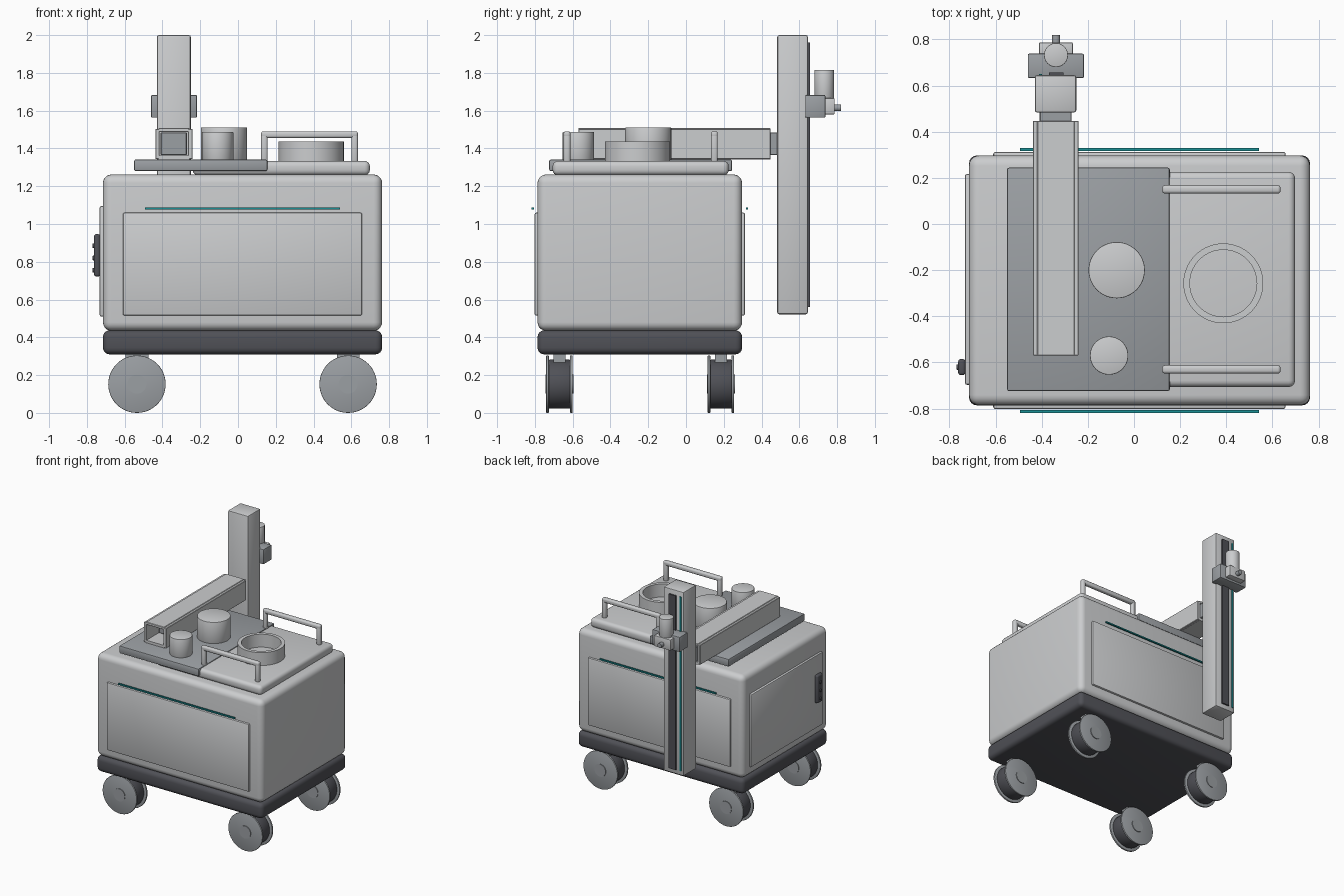
import bpy, math

if "Cube" in bpy.data.objects:
    bpy.data.objects.remove(bpy.data.objects["Cube"])

def mat(name, c):
    m = bpy.data.materials.new(name)
    m.diffuse_color = (*c, 1)
    m.use_nodes = True
    m.node_tree.nodes["Principled BSDF"].inputs["Base Color"].default_value = m.diffuse_color
    return m

LIGHT = mat("light_grey", (0.60, 0.61, 0.62))
MID = mat("mid_grey", (0.33, 0.35, 0.37))
DARK = mat("dark_grey", (0.08, 0.082, 0.095))
TEAL = mat("teal", (0.01, 0.28, 0.30))

def finish(o, name, m, bevel=0, seg=3):
    o.name = name
    o.data.materials.append(m)
    bpy.ops.object.transform_apply(location=False, rotation=True, scale=True)
    if bevel:
        b = o.modifiers.new("bevel", 'BEVEL')
        b.width, b.segments, b.limit_method = bevel, seg, 'ANGLE'
        bpy.ops.object.modifier_apply(modifier="bevel")
    bpy.ops.object.shade_smooth_by_angle(angle=math.radians(35))
    return o

def box(name, x, y, z, m, bevel=0, seg=3):
    bpy.ops.mesh.primitive_cube_add(size=1, location=[sum(r) / 2 for r in (x, y, z)])
    o = bpy.context.object
    o.scale = [r[1] - r[0] for r in (x, y, z)]
    return finish(o, name, m, bevel, seg)

def cyl(name, c, r, h, m, axis='Z', bevel=0, n=48):
    rot = {'X': (0, math.pi / 2, 0), 'Y': (math.pi / 2, 0, 0), 'Z': (0, 0, 0)}[axis]
    bpy.ops.mesh.primitive_cylinder_add(vertices=n, radius=r, depth=h, location=c, rotation=rot)
    return finish(bpy.context.object, name, m, bevel, 2)

# Cabinet and bumper base
box("cabinet_body", (-0.715, 0.763), (-0.786, 0.297), (0.435, 1.262), LIGHT, 0.045, 5)
box("bumper_base", (-0.715, 0.763), (-0.786, 0.297), (0.31, 0.437), DARK, 0.035, 4)

# Raised side panels and teal trim lines
for side, ya, yb, ta, tb in (("front", -0.802, -0.77, -0.818, -0.806),
                             ("back", 0.28, 0.313, 0.317, 0.329)):
    box(side + "_panel", (-0.61, 0.657), (ya, yb), (0.515, 1.06), LIGHT, 0.01, 2)
    box(side + "_trim_line", (-0.493, 0.541), (ta, tb), (1.078, 1.088), TEAL)
box("left_panel", (-0.733, -0.70), (-0.697, 0.217), (0.51, 1.095), LIGHT, 0.01, 2)

# Control pad on the left panel
box("control_pad", (-0.762, -0.73), (-0.655, -0.585), (0.722, 0.947), DARK, 0.012, 3)
for z in (0.755, 0.82, 0.885):
    cyl("pad_button", (-0.763, -0.62, z), 0.012, 0.014, DARK, 'X', 0.003, 16)

# Casters
for x in (-0.535, 0.583):
    for y in (-0.67, 0.185):
        cyl("wheel_tread", (x, y, 0.152), 0.13, 0.12, DARK, 'Y', 0.008)
        for s in (-1, 1):
            cyl("wheel_flange", (x, y + s * 0.063, 0.152), 0.152, 0.014, MID, 'Y', 0.003)
            cyl("wheel_hub", (x, y + s * 0.068, 0.152), 0.05, 0.014, MID, 'Y')
        box("caster_mount", (x - 0.06, x + 0.06), (y - 0.032, y + 0.032), (0.25, 0.32), MID)

# Worktop slab and instrument plate
box("worktop", (-0.24, 0.698), (-0.706, 0.226), (1.258, 1.334), LIGHT, 0.028, 4)
box("instrument_plate", (-0.55, 0.155), (-0.724, 0.244), (1.28, 1.341), MID, 0.008, 2)

# Canisters on the plate
cyl("large_canister", (-0.075, -0.20, 1.425), 0.122, 0.174, LIGHT, bevel=0.004)
cyl("small_canister", (-0.108, -0.57, 1.413), 0.083, 0.15, LIGHT, bevel=0.004)

# Open ring bowl, revolved from a rectangular profile
prof = [(0.173, 1.325), (0.173, 1.438), (0.145, 1.438), (0.145, 1.325)]
N = 64
verts = [(0.387 + r * math.cos(2 * math.pi * i / N), -0.257 + r * math.sin(2 * math.pi * i / N), z)
         for i in range(N) for r, z in prof]
faces = [(4 * i + j, 4 * ((i + 1) % N) + j, 4 * ((i + 1) % N) + (j + 1) % 4, 4 * i + (j + 1) % 4)
         for i in range(N) for j in range(4)]
me = bpy.data.meshes.new("ring_bowl")
me.from_pydata(verts, [], faces)
ring = bpy.data.objects.new("ring_bowl", me)
bpy.context.collection.objects.link(ring)
bpy.ops.object.select_all(action='DESELECT')
ring.select_set(True)
bpy.context.view_layer.objects.active = ring
finish(ring, "ring_bowl", LIGHT)

# Grab handles
for y in (0.15, -0.63):
    ys = (y - 0.018, y + 0.018)
    box("handle_bar", (0.122, 0.635), ys, (1.455, 1.491), LIGHT, 0.012, 3)
    for x in (0.122, 0.60):
        box("handle_post", (x, x + 0.035), ys, (1.325, 1.48), LIGHT, 0.012, 3)

# Hollow boom with sliding arm
by = (-0.57, 0.447)
for xs in ((-0.438, -0.415), (-0.265, -0.24)):
    box("boom_side", xs, by, (1.343, 1.503), LIGHT, 0.003, 1)
box("boom_top", (-0.42, -0.258), by, (1.487, 1.508), LIGHT, 0.003, 1)
box("boom_floor", (-0.42, -0.258), by, (1.341, 1.362), LIGHT)
box("sliding_arm", (-0.41, -0.27), (-0.42, 0.49), (1.365, 1.485), MID, 0.004, 1)

# Vertical mast with rail and teal strip
box("mast", (-0.43, -0.25), (0.483, 0.645), (0.522, 2.0), LIGHT, 0.01, 2)
box("mast_rail", (-0.368, -0.305), (0.64, 0.656), (0.56, 1.96), DARK)
box("mast_strip", (-0.411, -0.399), (0.64, 0.651), (0.56, 1.96), TEAL)

# Carriage and tool head
box("carriage", (-0.46, -0.217), (0.632, 0.738), (1.563, 1.683), MID, 0.006, 2)
box("tool_head", (-0.412, -0.265), (0.72, 0.787), (1.58, 1.667), LIGHT, 0.006, 2)
cyl("tool_motor", (-0.338, 0.732, 1.735), 0.052, 0.16, LIGHT, bevel=0.003)
cyl("tool_tip", (-0.338, 0.80, 1.615), 0.018, 0.04, MID, 'Y', n=24)
